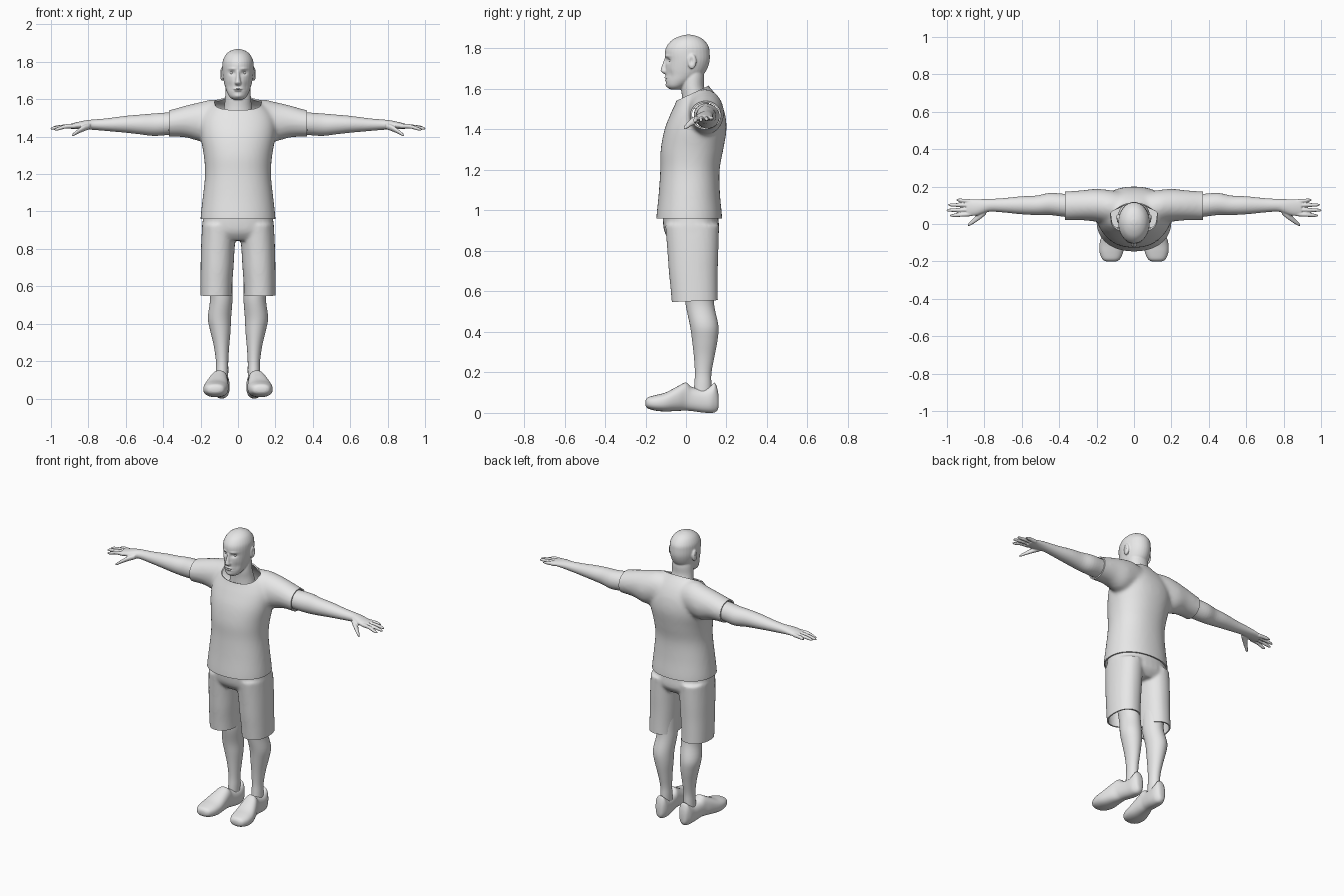
import bpy, bmesh, math
from mathutils import Vector, Matrix

cube = bpy.data.objects.get("Cube")
if cube:
    bpy.data.objects.remove(cube, do_unlink=True)

GREY = (0.8, 0.8, 0.8, 1.0)
mat = bpy.data.materials.new("plain_grey")
mat.use_nodes = True
mat.diffuse_color = GREY
bsdf = next(n for n in mat.node_tree.nodes if n.type == 'BSDF_PRINCIPLED')
bsdf.inputs["Base Color"].default_value = GREY

SIDES = (("left", 1), ("right", -1))
PLACE = {
    'x': lambda t, u, v: (t, u, v),
    'y': lambda t, u, v: (u, t, v),
    'z': lambda t, u, v: (u, v, t),
}


def spline(rows, steps=4):
    """Catmull-Rom interpolation through the section rows."""
    out = []
    for i in range(len(rows) - 1):
        p0, p1 = rows[max(i - 1, 0)], rows[i]
        p2, p3 = rows[i + 1], rows[min(i + 2, len(rows) - 1)]
        for k in range(steps):
            f = k / steps
            out.append([b + 0.5 * f * (c - a + f * (2*a - 5*b + 4*c - d + f * (3*(b - c) + d - a)))
                        for a, b, c, d in zip(p0, p1, p2, p3)])
    return out + [list(rows[-1])]


def loft(bm, axis, rows, side=1, power=2.0, sides=32):
    """Closed tube through rows of (along, centre u, centre v, radius u, radius v)."""
    def rounded(c):
        return math.copysign(abs(c) ** (2 / power), c)
    rings = []
    for t, cu, cv, ru, rv in spline(rows):
        ring = []
        for k in range(sides):
            a = math.tau * k / sides
            x, y, z = PLACE[axis](t, cu + ru * rounded(math.cos(a)), cv + rv * rounded(math.sin(a)))
            ring.append(bm.verts.new((x * side, y, z)))
        rings.append(ring)
    faces = [bm.faces.new(rings[0]), bm.faces.new(rings[-1])]
    for r0, r1 in zip(rings, rings[1:]):
        for k in range(sides):
            n = (k + 1) % sides
            faces.append(bm.faces.new((r0[k], r0[n], r1[n], r1[k])))
    bmesh.ops.recalc_face_normals(bm, faces=faces)


def depth_rows(rows):
    """(height, half width, front, back) to centred loft rows."""
    return [(z, 0, (f + b) / 2, w, (b - f) / 2) for z, w, f, b in rows]


def ball(bm, centre, size):
    m = Matrix.Translation(centre) @ Matrix.Diagonal((*size, 1))
    bmesh.ops.create_uvsphere(bm, u_segments=20, v_segments=14, radius=1, matrix=m)


def make(name, bm):
    mesh = bpy.data.meshes.new(name)
    bm.to_mesh(mesh)
    bm.free()
    obj = bpy.data.objects.new(name, mesh)
    bpy.context.scene.collection.objects.link(obj)
    return obj


def bake(obj):
    bpy.context.view_layer.update()
    dg = bpy.context.evaluated_depsgraph_get()
    mesh = bpy.data.meshes.new_from_object(obj.evaluated_get(dg))
    obj.modifiers.clear()
    obj.data = mesh


def fuse(obj, voxel, smooth):
    """Melt overlapping lofts into one smooth skin."""
    m = obj.modifiers.new("fuse", 'REMESH')
    m.mode, m.voxel_size = 'VOXEL', voxel
    s = obj.modifiers.new("soften", 'SMOOTH')
    s.factor, s.iterations = 0.5, smooth
    bake(obj)


def open_cloth(obj, cuts, thickness=0.008):
    """Cut openings with planes, then give the cloth a thickness."""
    bm = bmesh.new()
    bm.from_mesh(obj.data)
    for co, no in cuts:
        geom = bm.verts[:] + bm.edges[:] + bm.faces[:]
        bmesh.ops.bisect_plane(bm, geom=geom, plane_co=co, plane_no=no, clear_outer=True)
    bm.to_mesh(obj.data)
    bm.free()
    m = obj.modifiers.new("cloth", 'SOLIDIFY')
    m.thickness, m.offset = thickness, -1
    bake(obj)


def finish(obj):
    mesh = obj.data
    mesh.materials.clear()
    mesh.materials.append(mat)
    mesh.polygons.foreach_set("use_smooth", [True] * len(mesh.polygons))
    mesh.set_sharp_from_angle(angle=math.radians(45))
    mesh.update()


# Shirt: torso with both sleeves, opened at hem, cuffs and collar
bm = bmesh.new()
loft(bm, 'z', depth_rows([
    (.90, .2, -.148, .178), (.97, .2, -.146, .178), (1.08, .188, -.135, .168),
    (1.2, .176, -.127, .166), (1.3, .183, -.125, .184), (1.4, .2, -.106, .2),
    (1.48, .2, -.075, .192), (1.54, .17, -.048, .168), (1.585, .115, -.036, .138),
    (1.62, .088, -.034, .11), (1.68, .082, -.034, .1)]), power=2.2, sides=48)
for _, s in SIDES:
    loft(bm, 'x', [
        (0, .08, 1.48, .08, .1), (.12, .09, 1.492, .09, .107), (.2, .1, 1.48, .088, .105),
        (.28, .1, 1.481, .08, .085), (.37, .097, 1.47, .077, .071), (.42, .097, 1.468, .077, .07)], s)
shirt = make("shirt", bm)
fuse(shirt, 0.011, 8)
open_cloth(shirt, [((0, 0, .96), (0, 0, -1)), ((.37, 0, 0), (1, 0, 0)), ((-.37, 0, 0), (-1, 0, 0)),
                   ((0, -.04, 1.545), (0, -.42, .9))])
finish(shirt)

# Shorts: pelvis with two wide legs
bm = bmesh.new()
loft(bm, 'z', depth_rows([
    (1.04, .182, -.115, .155), (.96, .188, -.115, .16), (.89, .192, -.105, .163),
    (.845, .16, -.07, .13)]), power=2.3)
for _, s in SIDES:
    loft(bm, 'z', [
        (.93, .1, .03, .092, .133), (.8, .108, .034, .09, .126), (.7, .112, .036, .088, .121),
        (.6, .116, .041, .085, .116), (.5, .117, .046, .084, .113)], s, power=2.2)
shorts = make("shorts", bm)
fuse(shorts, 0.009, 6)
open_cloth(shorts, [((0, .04, .552), (0, .04, -1)), ((0, 0, 1.01), (0, 0, 1))])
finish(shorts)

# Head: skull, neck, nose and ears
bm = bmesh.new()
loft(bm, 'z', depth_rows([
    (1.598, .026, -.08, -.02), (1.613, .045, -.095, .0), (1.64, .06, -.1, .045),
    (1.67, .07, -.1, .085), (1.7, .077, -.102, .105), (1.74, .083, -.101, .117),
    (1.78, .084, -.104, .117), (1.81, .08, -.096, .112), (1.84, .064, -.071, .09),
    (1.859, .04, -.035, .06), (1.868, .012, .0, .025)]))
loft(bm, 'z', depth_rows([
    (1.5, .085, -.02, .12), (1.56, .074, -.02, .105), (1.61, .069, -.024, .09),
    (1.66, .066, -.02, .09), (1.7, .06, -.01, .085)]))
loft(bm, 'z', depth_rows([
    (1.674, .012, -.108, -.08), (1.687, .018, -.125, -.08), (1.7, .014, -.124, -.08),
    (1.73, .01, -.114, -.08), (1.758, .009, -.104, -.08)]))
for _, s in SIDES:
    ball(bm, (s * .085, .03, 1.735), (.012, .022, .037))
head = make("head", bm)
fuse(head, 0.0045, 4)

# Face relief: soft pushes at (x, z) with spread and depth along y
RELIEF = [(.032, 1.741, .016, .011, .011), (.032, 1.763, .02, .006, -.005),
          (0, 1.656, .02, .005, -.007), (0, 1.644, .018, .004, -.005),
          (0, 1.65, .024, .0025, .005), (0, 1.617, .018, .01, -.004),
          (.045, 1.67, .012, .025, .004)]
for v in head.data.vertices:
    x, y, z = v.co
    if y < -.03:
        v.co.y += sum(d * math.exp(-((abs(x) - cx) / w) ** 2 - ((z - cz) / h) ** 2)
                      for cx, cz, w, h, d in RELIEF)
    # Hollow of the ear
    if abs(x) > .085:
        hollow = math.exp(-((y - .026) / .01) ** 2 - ((z - 1.738) / .018) ** 2)
        v.co.x -= math.copysign(.009 * hollow, x)
finish(head)

for label, s in SIDES:
    # Eyeball
    bm = bmesh.new()
    ball(bm, (s * .032, -.073, 1.741), (.013, .012, .009))
    finish(make(label + "_eye", bm))

    # Arm with hand, four fingers and thumb
    bm = bmesh.new()
    loft(bm, 'x', [
        (.28, .097, 1.472, .058, .056), (.37, .1, 1.469, .061, .06), (.45, .107, 1.464, .059, .06),
        (.52, .1, 1.465, .052, .053), (.6, .1, 1.466, .048, .045), (.7, .1, 1.464, .038, .034),
        (.77, .1, 1.464, .034, .028), (.81, .094, 1.463, .039, .025), (.85, .088, 1.46, .044, .02),
        (.895, .087, 1.455, .043, .014)], s)
    for y0, y1, tip, z in ((.052, .046, .984, 1.438), (.076, .074, 1.003, 1.443),
                           (.1, .102, .995, 1.447), (.122, .128, .952, 1.45)):
        loft(bm, 'x', [
            (.87, y0, 1.456, .0105, .012), (.92, (y0 + y1) / 2, 1.455, .0105, .0115),
            (tip - .02, y1, z + .003, .009, .009), (tip, y1, z, .004, .004)], s, sides=16)
    loft(bm, 'x', [
        (.79, .07, 1.457, .018, .016), (.825, .045, 1.445, .022, .017),
        (.86, .015, 1.425, .015, .012), (.88, .0, 1.411, .011, .009),
        (.89, -.008, 1.405, .004, .004)], s, sides=16)
    arm = make(label + "_arm", bm)
    fuse(arm, 0.0042, 3)
    finish(arm)

    # Lower leg
    bm = bmesh.new()
    loft(bm, 'z', [
        (.68, .1, .06, .07, .08), (.58, .092, .065, .062, .072), (.52, .09, .071, .06, .07),
        (.43, .099, .09, .062, .07), (.36, .094, .093, .054, .063), (.28, .088, .09, .041, .051),
        (.2, .085, .085, .033, .041), (.14, .085, .083, .033, .042), (.06, .087, .08, .032, .045)], s)
    finish(make(label + "_leg", bm))

    # Shoe: (along, centre, sole, top, half width)
    shoe = [
        (-.2, .122, .035, .062, .026), (-.188, .122, .022, .077, .047), (-.15, .121, .011, .088, .063),
        (-.1, .117, .007, .101, .066), (-.04, .108, .01, .132, .056), (0, .1, .011, .15, .046),
        (.03, .095, .009, .127, .043), (.08, .089, .002, .119, .043), (.12, .087, .0, .133, .042),
        (.142, .086, .003, .149, .035), (.156, .086, .015, .115, .024), (.161, .086, .03, .08, .012)]
    bm = bmesh.new()
    loft(bm, 'y', [(y, c, (lo + hi) / 2, w, (hi - lo) / 2) for y, c, lo, hi, w in shoe], s, power=2.4)
    finish(make(label + "_shoe", bm))
